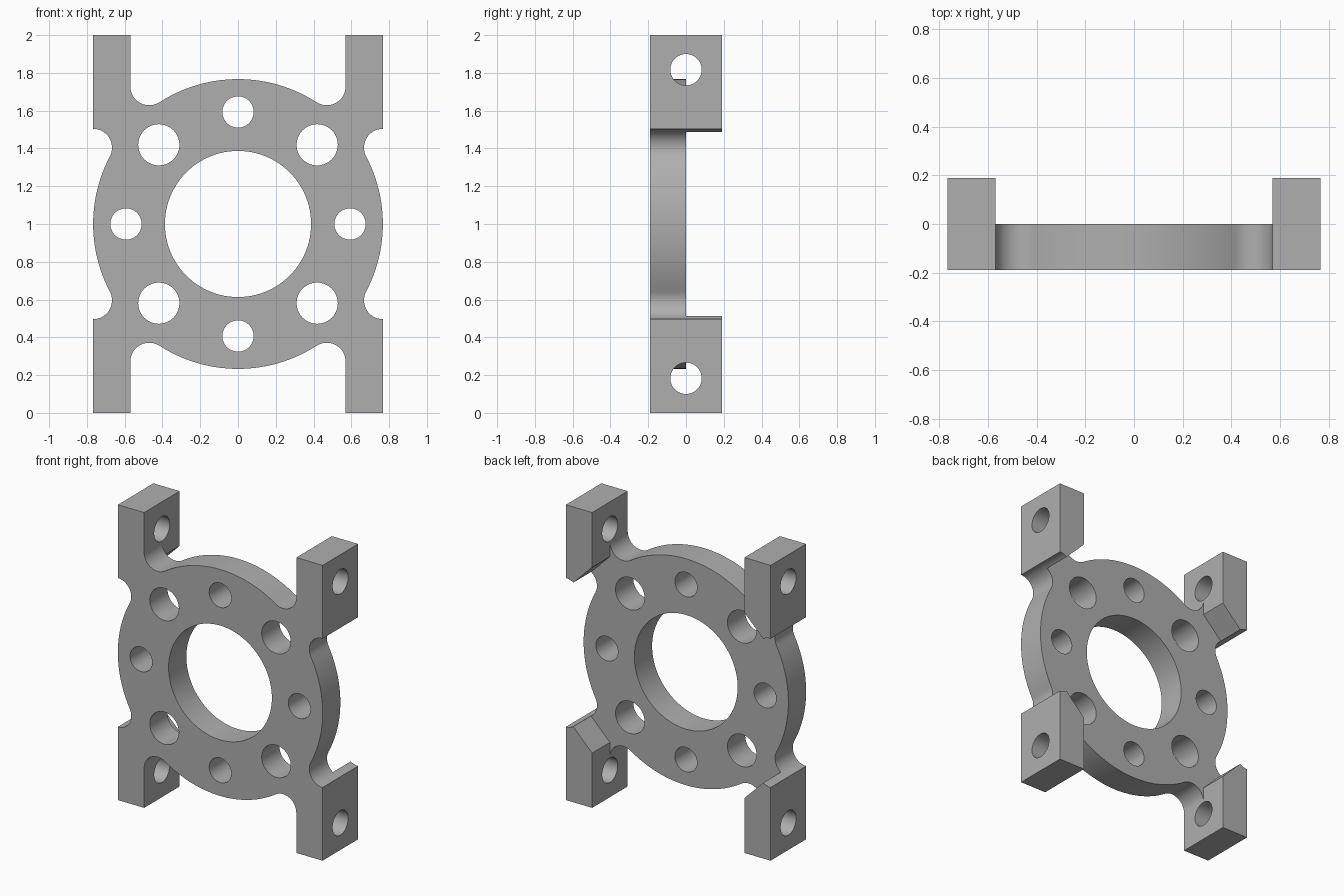
import bpy, bmesh
from math import radians, degrees, sin, cos, atan2, sqrt, pi
from mathutils import Matrix, Vector

cube = bpy.data.objects.get("Cube")
if cube:
    bpy.data.objects.remove(cube, do_unlink=True)

DISC = 0.767      # disc radius, also half the width
FILLET = 0.1      # radius of the valleys between disc and arms
INNER = 0.57      # inner side of the arms
FRONT, MID, BACK = -0.19, 0.0, 0.19

steel = bpy.data.materials.new("plain grey")
steel.use_nodes = True
GREY = (0.43, 0.43, 0.43, 1)
steel.diffuse_color = GREY
steel.node_tree.nodes["Principled BSDF"].inputs["Base Color"].default_value = GREY


def arc(cx, cz, r, start, end, steps):
    angles = [radians(start + (end - start) * i / steps) for i in range(steps + 1)]
    return [(cx + r * cos(a), cz + r * sin(a)) for a in angles]


def add_prism(bm, outline, y0, y1):
    face = bm.faces.new([bm.verts.new((x, y0, z + 1)) for x, z in outline])
    new = bmesh.ops.extrude_face_region(bm, geom=[face])["geom"]
    verts = [v for v in new if isinstance(v, bmesh.types.BMVert)]
    bmesh.ops.translate(bm, verts=verts, vec=(0, y1 - y0, 0))


def add_cylinder(bm, centre, radius, length, axis, sides):
    turn = Matrix.Rotation(pi / 2, 4, "X" if axis == "Y" else "Y")
    bmesh.ops.create_cone(bm, cap_ends=True, segments=sides, radius1=radius, radius2=radius,
                          depth=length, matrix=Matrix.Translation(Vector(centre)) @ turn)


def make_object(name, bm):
    bmesh.ops.recalc_face_normals(bm, faces=bm.faces[:])
    mesh = bpy.data.meshes.new(name)
    bm.to_mesh(mesh)
    bm.free()
    mesh.materials.append(steel)
    obj = bpy.data.objects.new(name, mesh)
    bpy.context.collection.objects.link(obj)
    return obj


# Quarter outline: disc edge, side notch, arm, inner fillet, disc edge
reach = DISC + FILLET
notch_z = sqrt(reach ** 2 - DISC ** 2)
fillet_x = INNER - FILLET
fillet_z = sqrt(reach ** 2 - fillet_x ** 2)
low = degrees(atan2(notch_z, DISC))
high = degrees(atan2(fillet_z, fillet_x))
notch = arc(DISC, notch_z, FILLET, low + 180, 90, 14)
quarter = (arc(0, 0, DISC, 0, low, 12)[:-1] + notch + [(DISC, 1), (INNER, 1)]
           + arc(fillet_x, fillet_z, FILLET, 0, high - 180, 14)
           + arc(0, 0, DISC, high, 90, 14)[1:])
half = quarter + [(-x, z) for x, z in reversed(quarter[:-1])]
outline = half + [(x, -z) for x, z in reversed(half[1:-1])]

bm = bmesh.new()
add_prism(bm, outline, FRONT, MID)
plate = make_object("mounting_plate", bm)

# Rear halves of the four arms, with a sloped inner corner
tip = notch[-5:]
slope = DISC and tip[0][1] + tip[0][0] - INNER
lug = tip + [(DISC, 1), (INNER, 1), (INNER, slope)]
bm = bmesh.new()
for sx in (1, -1):
    for sz in (1, -1):
        add_prism(bm, [(x * sx, z * sz) for x, z in lug], MID, BACK)
lugs = make_object("rear_lugs", bm)

# Bore, ring of eight holes and the cross holes through the arms
bm = bmesh.new()
add_cylinder(bm, (0, FRONT / 2, 1), 0.387, 0.3, "Y", 96)
for i in range(8):
    a = i * pi / 4
    add_cylinder(bm, (0.593 * cos(a), FRONT / 2, 1 + 0.593 * sin(a)),
                 0.109 if i % 2 else 0.083, 0.3, "Y", 48)
for sx in (1, -1):
    for sz in (1, -1):
        add_cylinder(bm, (sx * (DISC + INNER) / 2, 0, 1 + sz * 0.817), 0.083, 0.24, "X", 48)
holes = make_object("hole_cutters", bm)

# Combine and bake the shape into one clean part
for helper, operation in ((lugs, "UNION"), (holes, "DIFFERENCE")):
    mod = plate.modifiers.new(helper.name, "BOOLEAN")
    mod.object, mod.operation, mod.solver = helper, operation, "EXACT"
depsgraph = bpy.context.evaluated_depsgraph_get()
baked = bpy.data.meshes.new_from_object(plate.evaluated_get(depsgraph))
plate.modifiers.clear()
plate.data = baked
for helper in (lugs, holes):
    bpy.data.objects.remove(helper, do_unlink=True)

for obj in bpy.context.selected_objects:
    obj.select_set(False)
plate.select_set(True)
bpy.context.view_layer.objects.active = plate
bpy.ops.object.shade_smooth_by_angle(angle=radians(30))
